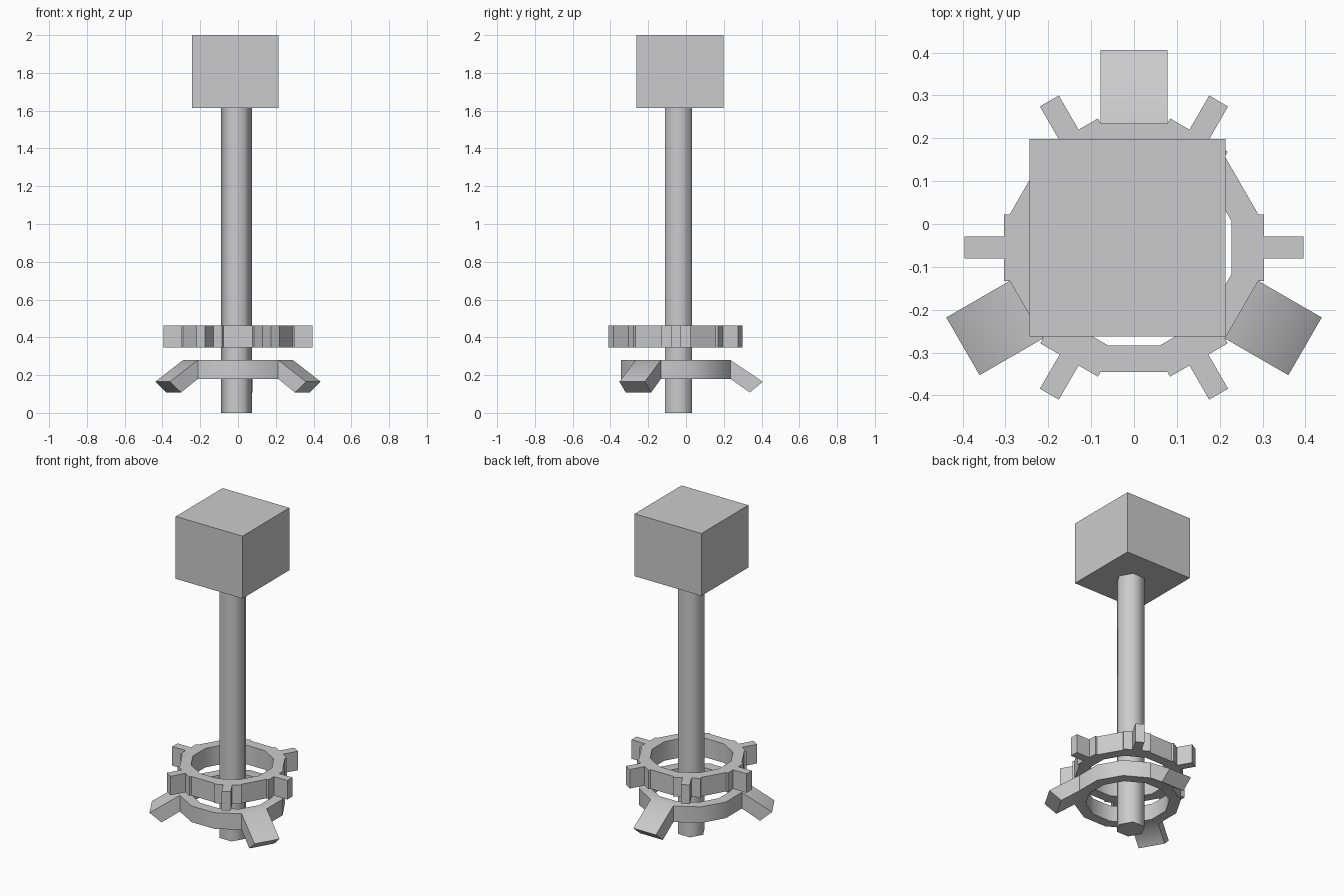
import bpy, bmesh, math
from mathutils import Vector

if "Cube" in bpy.data.objects:
    bpy.data.objects.remove(bpy.data.objects["Cube"])

CY = -0.055          # ring centre in y
OUT, INN = 0.29, 0.228   # ring apothems
SIDES = 12


def finish(bm, name, angle=35):
    bmesh.ops.recalc_face_normals(bm, faces=bm.faces[:])
    me = bpy.data.meshes.new(name)
    bm.to_mesh(me)
    bm.free()
    ob = bpy.data.objects.new(name, me)
    bpy.context.collection.objects.link(ob)
    bpy.ops.object.select_all(action='DESELECT')
    ob.select_set(True)
    bpy.context.view_layer.objects.active = ob
    bpy.ops.object.shade_smooth_by_angle(angle=math.radians(angle))
    return ob


def ring(z0, z1):
    """Twelve-sided ring centred on the origin; returns bmesh and outer faces.
    Outer face i has its normal at i * 30 degrees."""
    bm = bmesh.new()
    c = math.cos(math.pi / SIDES)
    loops = []
    for i in range(SIDES):
        a = (i - 0.5) * math.tau / SIDES
        loops.append([bm.verts.new((r / c * math.cos(a), r / c * math.sin(a), z))
                      for r, z in ((OUT, z0), (OUT, z1), (INN, z1), (INN, z0))])
    outer = []
    for i in range(SIDES):
        p, q = loops[i], loops[(i + 1) % SIDES]
        for k in range(4):
            n = (k + 1) % 4
            f = bm.faces.new((p[k], q[k], q[n], p[n]))
            if k == 0:
                outer.append(f)
    bmesh.ops.recalc_face_normals(bm, faces=bm.faces[:])
    return bm, outer


def extrude(bm, face, i, radius_at, half=None):
    """Extrude outer face i; radius_at(z) gives the new (radius, z)."""
    a = i * math.tau / SIDES
    d = Vector((math.cos(a), math.sin(a), 0))
    t = Vector((-d.y, d.x, 0))
    f = bmesh.ops.extrude_discrete_faces(bm, faces=[face])['faces'][0]
    for v in f.verts:
        s = v.co.dot(t)
        if half:
            s = math.copysign(half, s)
        r, z = radius_at(v.co.z)
        v.co = d * r + t * s + Vector((0, 0, z))
    return f


# upper ring with six raised pads and narrow teeth
bm, outer = ring(0.345, 0.463)
for i in range(0, SIDES, 2):
    f = extrude(bm, outer[i], i, lambda z: (0.303, z))
    f = extrude(bm, f, i, lambda z: (0.303, z), 0.0255)
    extrude(bm, f, i, lambda z: (0.395, z))
finish(bm, "toothed_ring").location.y = CY

# lower ring with three drooping arms
bm, outer = ring(0.18, 0.28)
for i in (3, 7, 11):
    extrude(bm, outer[i], i, lambda z: (0.461, 0.165) if z > 0.23 else (0.393, 0.108))
finish(bm, "arm_ring").location.y = CY

# six-sided shaft
bm = bmesh.new()
bmesh.ops.create_cone(bm, cap_ends=True, segments=6, radius1=0.083, radius2=0.083, depth=1.63)
for v in bm.verts:
    a = round(math.atan2(v.co.y, v.co.x) / (math.pi / 6))
    if a % 2:            # put corners on the x axis
        v.co.x, v.co.y = v.co.y, -v.co.x
finish(bm, "shaft", 65).location = (-0.008, -0.039, 0.815)

# head block
bm = bmesh.new()
bmesh.ops.create_cube(bm, size=1)
for v in bm.verts:
    v.co = Vector((v.co.x * 0.458, v.co.y * 0.46, v.co.z * 0.387))
finish(bm, "head_block").location = (-0.015, -0.032, 1.8065)
